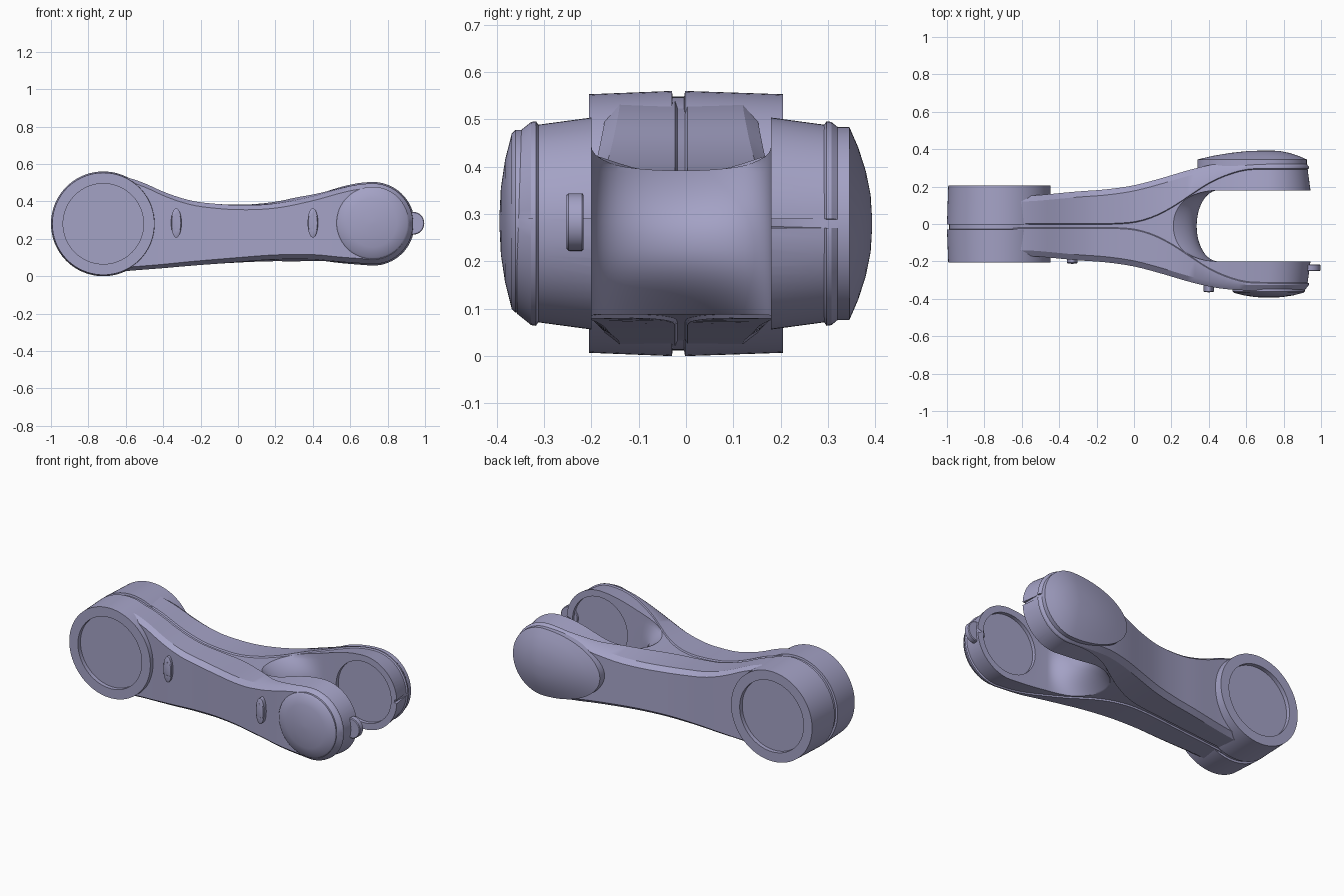
import bpy, bmesh, math

cube = bpy.data.objects.get("Cube")
if cube:
    bpy.data.objects.remove(cube, do_unlink=True)

COLOUR = (0.37, 0.36, 0.56, 1)
mat = bpy.data.materials.new("lavender_grey")
mat.use_nodes = True
mat.diffuse_color = COLOUR
mat.node_tree.nodes["Principled BSDF"].inputs["Base Color"].default_value = COLOUR

BIG_X, TIP_X, MID_Z, TIP_R = -0.72, 0.72, 0.28, 0.235


def curve(pts, x):
    """Smooth cubic interpolation through a few (x, value) points."""
    if x <= pts[0][0]:
        return pts[0][1]
    if x >= pts[-1][0]:
        return pts[-1][1]
    i = max(k for k in range(len(pts) - 1) if pts[k][0] <= x)

    def slope(k):
        a, b = pts[max(k - 1, 0)], pts[min(k + 1, len(pts) - 1)]
        return (b[1] - a[1]) / (b[0] - a[0])
    (x0, v0), (x1, v1) = pts[i], pts[i + 1]
    d = x1 - x0
    t = (x - x0) / d
    return (v0 * (2*t**3 - 3*t*t + 1) + v1 * (3*t*t - 2*t**3)
            + d * slope(i) * (t**3 - 2*t*t + t) + d * slope(i + 1) * (t**3 - t*t))


def loft(name, loops, smooth=35):
    """Skin a list of equal closed loops and cap both ends."""
    bm = bmesh.new()
    rows = [[bm.verts.new(p) for p in loop] for loop in loops]
    n = len(rows[0])
    for a, b in zip(rows, rows[1:]):
        for j in range(n):
            bm.faces.new((a[j], a[(j + 1) % n], b[(j + 1) % n], b[j]))
    bm.faces.new(rows[0])
    bm.faces.new(rows[-1][::-1])
    bmesh.ops.recalc_face_normals(bm, faces=bm.faces)
    me = bpy.data.meshes.new(name)
    bm.to_mesh(me)
    bm.free()
    me.materials.append(mat)
    ob = bpy.data.objects.new(name, me)
    bpy.context.collection.objects.link(ob)
    if smooth:
        shade(ob, smooth)
    return ob


def shade(ob, angle=35):
    bpy.ops.object.select_all(action='DESELECT')
    ob.select_set(True)
    bpy.context.view_layer.objects.active = ob
    bpy.ops.object.shade_smooth_by_angle(angle=math.radians(angle))


def lathe(name, cx, cz, profile, sx=1, sz=1, left=1, n=64, smooth=35):
    """Turn (radius, y) pairs about the y axis; left stretches the -x half."""
    loops = []
    for r, y in profile:
        loop = []
        for k in range(n):
            a = math.tau * k / n
            c = math.cos(a) * sx * (left if math.cos(a) < 0 else 1)
            loop.append((cx + r * c, y, cz + r * sz * math.sin(a)))
        loops.append(loop)
    return loft(name, loops, smooth)


# Body outline: top, underside, half width and panel seam along the length
TOP = [(-0.7, 0.545), (-0.6, 0.53), (-0.5, 0.497), (-0.4, 0.452), (-0.3, 0.417), (-0.2, 0.395),
       (0, 0.382), (0.2, 0.398), (0.4, 0.445), (0.55, 0.489), (0.65, 0.51), (0.72, 0.515)]
BOTTOM = [(-0.7, 0.015), (-0.6, 0.027), (-0.4, 0.043), (-0.2, 0.06), (0, 0.073), (0.2, 0.08),
          (0.4, 0.074), (0.55, 0.058), (0.72, 0.045)]
WIDTH = [(-0.7, 0.16), (-0.55, 0.162), (-0.3, 0.184), (-0.15, 0.195), (0, 0.217), (0.15, 0.256),
         (0.3, 0.3), (0.45, 0.333), (0.6, 0.345), (0.95, 0.347)]
SEAM = [(-0.12, 0.013), (0, 0.022), (0.1, 0.05), (0.2, 0.1), (0.3, 0.165), (0.4, 0.23),
        (0.5, 0.275), (0.6, 0.302), (0.75, 0.31)]


def section(x, zt, zb, nx, nz):
    """One closed section; (nx, nz) is the outward direction at the top."""
    w = curve(WIDTH, x)
    s = min(curve(SEAM, x), w - 0.04)
    half = [(w, 0.02), (w - 0.03, 0.0), (s, 0.0), (s - 0.005, 0.008), (0.55 * (s - 0.005), 0.008)]
    layers = [(-y, i) for y, i in half] + [(y, i) for y, i in reversed(half)]
    top, low = [], []
    for y, i in layers:
        i += 0.025 * max(0, (abs(y) - 0.17) / 0.18)
        top.append((x - nx * i, y - 0.01, zt - nz * i))
        low.append((x - nx * i, y - 0.01, zb + nz * i))
    return top + low[::-1]


loops = []
for k in range(36):
    x = -0.7 + (TIP_X + 0.7) * k / 36
    loops.append(section(x, curve(TOP, x), curve(BOTTOM, x), 0, 1))
for k in range(17):
    a = math.radians(90 - 87.5 * k / 16)
    c, s = math.cos(a), math.sin(a)
    loops.append(section(TIP_X + TIP_R * c, MID_Z + TIP_R * s, MID_Z - TIP_R * s, c, s))
body = loft("forked_body", loops, 0)

# Fork opening with a rounded crotch, and round recesses in the inner arm faces
loops = []
for k in range(-12, 13):
    t = k / 10
    xc = 0.335 - 0.15 * abs(t)**2.2
    loop = [(1.2, -0.2), (0.7, -0.2)]
    for j in range(25):
        a = math.pi * (j / 24 - 0.5)
        loop.append((0.45 - (0.45 - xc) * math.cos(a), -0.01 + 0.19 * math.sin(a)))
    loop += [(0.7, 0.18), (1.2, 0.18)]
    loops.append([(x, y, 0.24 + 0.165 * t * (1 if abs(t) <= 1 else 2)) for x, y in loop])
cutters = [loft("fork_cutter", loops, 0),
           lathe("recess_cutter", TIP_X, MID_Z, [(0.185, -0.222), (0.185, 0.202)], smooth=0)]
for cutter in cutters:
    mod = body.modifiers.new(cutter.name, 'BOOLEAN')
    mod.operation = 'DIFFERENCE'
    mod.solver = 'EXACT'
    mod.object = cutter
bpy.context.view_layer.objects.active = body
for cutter in cutters:
    bpy.ops.object.modifier_apply(modifier=cutter.name)
    bpy.data.objects.remove(cutter, do_unlink=True)
shade(body, 30)

# Large joint housing with dished faces and a centre groove
lathe("joint_housing", BIG_X, MID_Z, [
    (0.02, -0.18), (0.215, -0.18), (0.215, -0.205), (0.273, -0.205), (0.28, -0.03), (0.268, -0.028),
    (0.268, -0.004), (0.28, -0.002), (0.273, 0.205), (0.215, 0.205), (0.215, 0.18), (0.02, 0.18)], n=96)

# Domed covers on the arm ends
lathe("front_cover", TIP_X, 0.285, [
    (0.193, -0.33), (0.193, -0.36), (0.185, -0.368), (0.13, -0.382), (0.07, -0.391), (0.01, -0.394)])
lathe("back_cover", TIP_X, MID_Z, [
    (0.204, 0.29), (0.204, 0.345), (0.16, 0.364), (0.11, 0.38), (0.06, 0.39), (0.01, 0.393)], left=1.87)

# Oval studs on the front, each with two small screws
for label, x, y in (("joint", -0.33, -0.211), ("arm", 0.4, -0.364)):
    lathe(label + "_stud", x, 0.285, [(0.028, y + 0.06), (0.028, y + 0.004), (0.024, y)], sz=2.8, n=32)
    for end, dz in (("upper", 0.04), ("lower", -0.04)):
        lathe(f"{label}_{end}_screw", x, 0.285 + dz, [(0.007, y + 0.01), (0.007, y - 0.002)], n=12)

# Tab at the front arm tip
lathe("tip_tab", 0.938, 0.283, [(0.054, -0.252), (0.058, -0.248), (0.058, -0.22), (0.054, -0.216)], sz=1.05, n=32)
